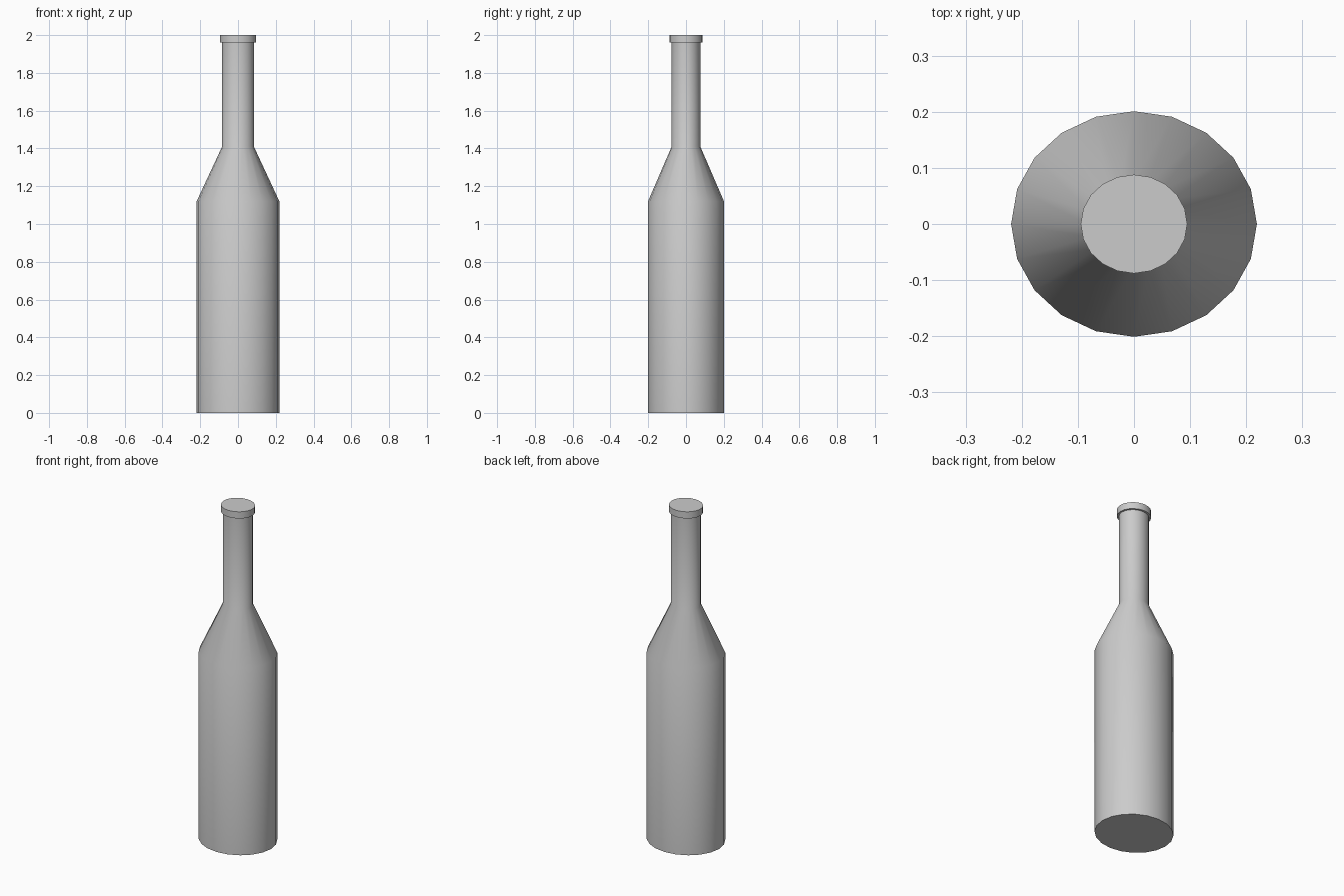
import bpy, bmesh
from math import cos, sin, tau, radians

if "Cube" in bpy.data.objects:
    bpy.data.objects.remove(bpy.data.objects["Cube"])

SIDES = 20


def lathe(name, rings):
    """Closed solid from oval rings given as (x radius, y radius, z)."""
    bm = bmesh.new()
    loops = [[bm.verts.new((rx * cos(tau * i / SIDES), ry * sin(tau * i / SIDES), z))
              for i in range(SIDES)] for rx, ry, z in rings]
    for low, high in zip(loops, loops[1:]):
        for i in range(SIDES):
            j = (i + 1) % SIDES
            bm.faces.new((low[i], low[j], high[j], high[i]))
    bm.faces.new(loops[0][::-1])
    bm.faces.new(loops[-1])
    mesh = bpy.data.meshes.new(name)
    bm.to_mesh(mesh)
    bm.free()
    obj = bpy.data.objects.new(name, mesh)
    bpy.context.collection.objects.link(obj)
    bpy.ops.object.select_all(action='DESELECT')
    obj.select_set(True)
    bpy.context.view_layer.objects.active = obj
    bpy.ops.object.shade_smooth_by_angle(angle=radians(30))
    return obj


# Body, sloping shoulder, neck and the stepped lip at the mouth
lathe("bottle", [
    (0.219, 0.201, 0.0),
    (0.219, 0.201, 1.12),
    (0.084, 0.076, 1.41),
    (0.084, 0.076, 1.96),
    (0.095, 0.088, 1.96),
    (0.095, 0.088, 2.0),
])
